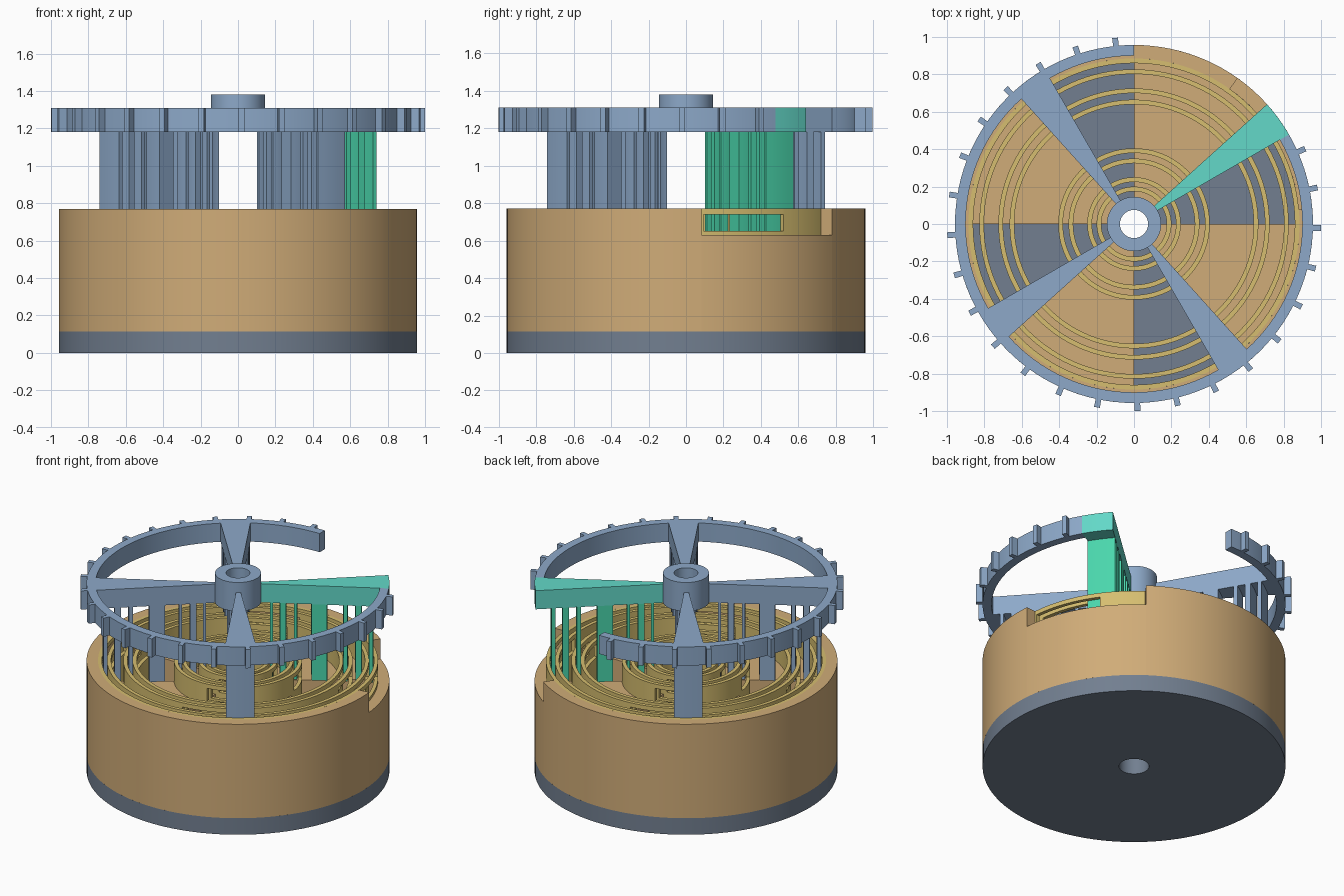
import bpy
import bmesh
import math

cube = bpy.data.objects.get("Cube")
if cube:
    bpy.data.objects.remove(cube, do_unlink=True)


def material(name, hex_code):
    def lin(c):
        return c / 12.92 if c <= 0.04045 else ((c + 0.055) / 1.055) ** 2.4
    rgb = [lin(int(hex_code[i:i + 2], 16) / 255) for i in (0, 2, 4)]
    m = bpy.data.materials.new(name)
    m.use_nodes = True
    m.diffuse_color = (*rgb, 1)
    m.node_tree.nodes["Principled BSDF"].inputs["Base Color"].default_value = (*rgb, 1)
    return m


tan = material("tan", "D0AC78")
slate = material("slate", "727F90")
blue = material("steel_blue", "8DA9C9")
brass = material("brass", "D6BE70")
teal = material("teal", "63D8C8")
green = material("sea_green", "4AD6AC")


def arc(bm, r0, r1, z0, z1, a0=0, a1=360):
    """Solid ring or ring sector, swept from a rectangular section."""
    full = a1 - a0 >= 360
    steps = max(2, math.ceil((a1 - a0) / 3))
    count = steps if full else steps + 1
    loops = []
    for i in range(count):
        a = math.radians(a0 + (a1 - a0) * i / steps)
        loops.append([bm.verts.new((r * math.cos(a), r * math.sin(a), z))
                      for r, z in ((r0, z0), (r1, z0), (r1, z1), (r0, z1))])
    for i in range(steps):
        p, q = loops[i], loops[(i + 1) % count]
        for j in range(4):
            k = (j + 1) % 4
            bm.faces.new((p[j], q[j], q[k], p[k]))
    if not full:
        bm.faces.new(loops[0])
        bm.faces.new(loops[-1][::-1])


def part(name, mat, arcs):
    bm = bmesh.new()
    for a in arcs:
        arc(bm, *a)
    bmesh.ops.recalc_face_normals(bm, faces=bm.faces)
    mesh = bpy.data.meshes.new(name)
    bm.to_mesh(mesh)
    bm.free()
    mesh.materials.append(mat)
    ob = bpy.data.objects.new(name, mesh)
    bpy.context.collection.objects.link(ob)
    bpy.ops.object.select_all(action="DESELECT")
    ob.select_set(True)
    bpy.context.view_layer.objects.active = ob
    bpy.ops.object.shade_smooth_by_angle(angle=math.radians(30))
    return ob


R = 0.957          # drum and wheel radius
WALL = 0.885       # drum inner radius
BASE = 0.115       # top of base plate
FLOOR = 0.63       # raised floor sectors and rim notch
TOP = 0.77         # drum top
LOW, HIGH = 1.18, 1.31   # wheel
quarters = (0, 90, 180, 270)

# Base plate with a central hole
part("base_plate", slate, [(0.095, R, 0, BASE)])

# Drum wall with one notch, and four raised floor sectors
part("drum_wall", tan, [(WALL, R, BASE, TOP, 54.6, 365),
                        (WALL, R, BASE, FLOOR, 5, 54.6)])
part("drum_floor", tan, [(0.1, WALL, BASE, FLOOR, q + 36, q + 90) for q in quarters])

# Concentric guide rings, each with four windows
for n, r in enumerate((0.175, 0.225, 0.325, 0.38, 0.64, 0.7, 0.802, 0.86)):
    pieces = []
    for q in quarters:
        pieces += [(r, r + 0.025, BASE, TOP, q + 36, q + 96),
                   (r, r + 0.025, BASE, 0.65, q + 6, q + 36),
                   (r, r + 0.025, 0.74, TOP, q + 6, q + 36)]
    part(f"guide_ring_{n + 1}", brass, pieces)

# Wheel: hub, open rim and teeth
part("hub", blue, [(0.075, 0.145, LOW, 1.38)])
part("wheel_rim", blue, [(0.9, R, LOW, HIGH, 90, 390)])
part("rim_teeth", blue, [(R - 0.005, 1.0, LOW, HIGH, a - 0.9, a + 0.9)
                         for a in (95.8 + 12.52 * k for k in range(24))])
part("marked_rim_end", teal, [(0.9, R, LOW, HIGH, 30, 42)])

# Wedge spokes with hanging bars that run between the rings
bars = ((0.203, 0.222), (0.265, 0.305), (0.355, 0.375), (0.465, 0.565),
        (0.669, 0.695), (0.745, 0.785), (0.832, 0.856))
for q in quarters:
    first = q == 0
    label = "marked" if first else f"plain_{q // 90}"
    part(f"{label}_spoke", teal if first else blue,
         [(0.13, 0.9, LOW, HIGH, q + 30, q + 42)])
    part(f"{label}_bars", green if first else blue,
         [(r0, r1, 0.65, LOW, q + 30, q + 42) for r0, r1 in bars])
